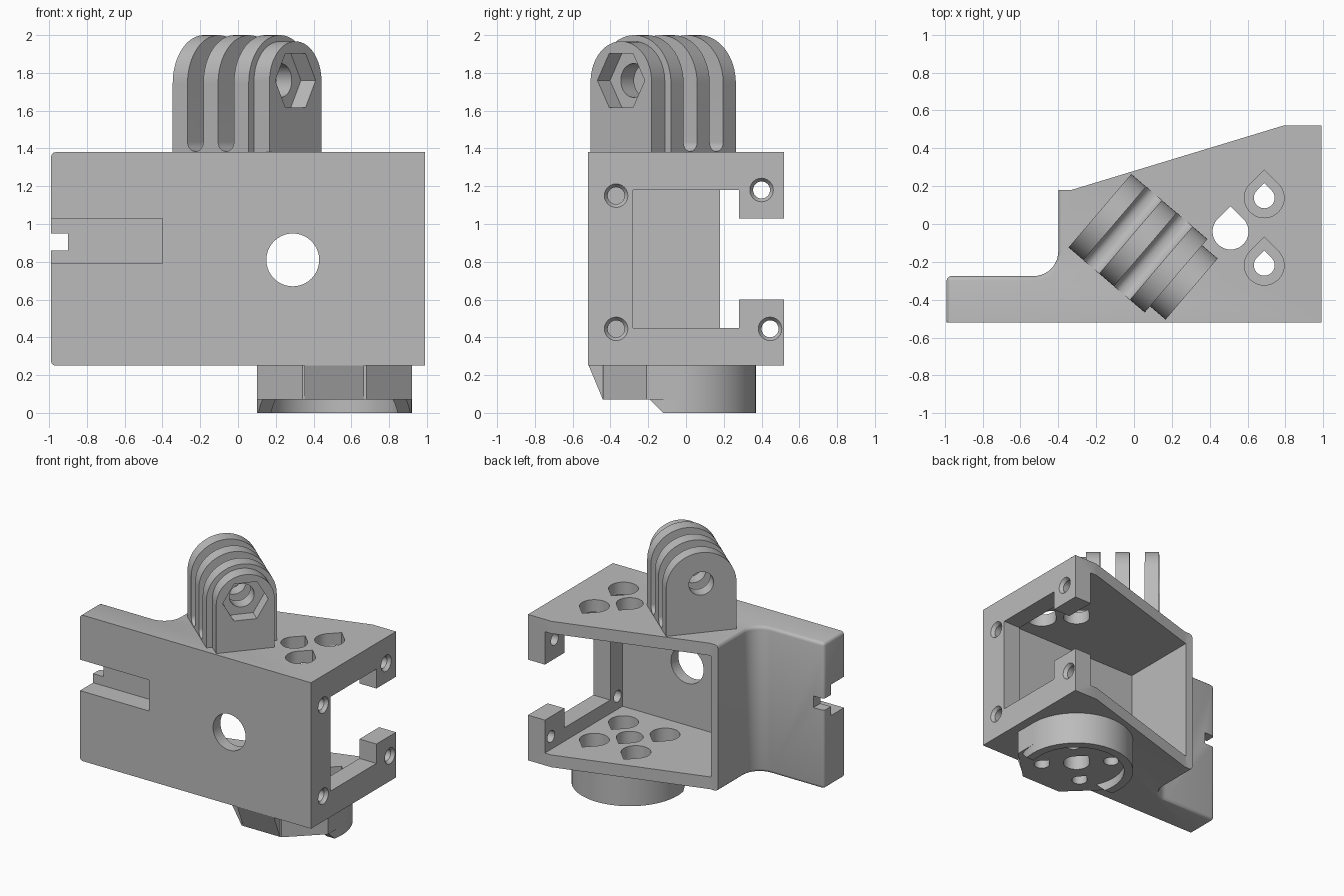
import bpy, bmesh
from math import sin, cos, pi, radians
from mathutils import Matrix

cube = bpy.data.objects.get("Cube")
if cube:
    bpy.data.objects.remove(cube, do_unlink=True)

grey = bpy.data.materials.new("plain grey")
grey.use_nodes = True
grey.diffuse_color = (0.5, 0.5, 0.5, 1)
grey.node_tree.nodes["Principled BSDF"].inputs["Base Color"].default_value = (0.5, 0.5, 0.5, 1)


def arc(cx, cy, r, start, end, n=16):
    """Points on an arc, angles in degrees."""
    angles = [radians(start + (end - start) * i / n) for i in range(n + 1)]
    return [(cx + r * cos(a), cy + r * sin(a)) for a in angles]


def circle(cx, cy, r, n=40):
    return arc(cx, cy, r, 0, 360, n)[:-1]


def teardrop(cx, cy, r):
    return arc(cx, cy, r, 135, 405, 28) + [(cx, cy + r * 2 ** 0.5)]


def rect(a, b, c, d):
    return [(a, c), (b, c), (b, d), (a, d)]


def prism(name, pts, lo, hi, axis="z", top=None):
    """Extrude a 2D outline along an axis; top is an optional different end outline."""
    place = {"x": lambda p, t: (t, p[0], p[1]),
             "y": lambda p, t: (p[0], t, p[1]),
             "z": lambda p, t: (p[0], p[1], t)}[axis]
    bm = bmesh.new()
    a = [bm.verts.new(place(p, lo)) for p in pts]
    b = [bm.verts.new(place(p, hi)) for p in (top or pts)]
    bm.faces.new(a)
    bm.faces.new(b)
    for i in range(len(pts)):
        j = (i + 1) % len(pts)
        bm.faces.new((a[i], a[j], b[j], b[i]))
    bmesh.ops.recalc_face_normals(bm, faces=bm.faces)
    mesh = bpy.data.meshes.new(name)
    bm.to_mesh(mesh)
    bm.free()
    mesh.materials.append(grey)
    ob = bpy.data.objects.new(name, mesh)
    bpy.context.collection.objects.link(ob)
    return ob


def combine(ob, other, operation="DIFFERENCE"):
    """Boolean another solid into ob, then drop that solid."""
    mod = ob.modifiers.new("boolean", "BOOLEAN")
    mod.operation = operation
    mod.solver = "EXACT"
    mod.object = other
    bpy.context.view_layer.objects.active = ob
    bpy.ops.object.modifier_apply(modifier=mod.name)
    bpy.data.objects.remove(other, do_unlink=True)


def cut(ob, *args, **kw):
    combine(ob, prism("cutter", *args, **kw))


BOT, TOP = 0.25, 1.38
HX, HY = 0.51, -0.04      # centre of the round foot
STEP = 0.178              # spacing of the screw holes around it

# Housing with side arm
outline = [(-0.99, -0.52), (0.99, -0.52), (0.99, 0.52), (0.79, 0.52), (-0.33, 0.18), (-0.40, 0.18)]
outline += arc(-0.53, -0.145, 0.13, 0, -90, 10) + [(-0.99, -0.275)]
housing = prism("housing", outline, BOT, TOP)
bm = bmesh.new()
bm.from_mesh(housing.data)
soft = [e for e in bm.edges
        if all(v.co.x < -0.39 for v in e.verts) and not all(v.co.y < -0.5 for v in e.verts)
        and (abs(e.verts[0].co.z - e.verts[1].co.z) < 0.01 or e.verts[0].co.x < -0.98)]
bmesh.ops.bevel(bm, geom=soft, offset=0.025, segments=3, profile=0.5, affect="EDGES")
bm.to_mesh(housing.data)
bm.free()

# Main chamber, end window, gap between the rear corner blocks
cut(housing, rect(-0.34, 0.845, -0.43, 0.9), 0.345, 1.285)
cut(housing, rect(-0.28, 0.28, 0.45, 1.18), 0.8, 1.2, axis="x")
cut(housing, rect(0.2, 0.9, 0.60, 1.03), 0.8, 1.2, axis="x")
# Round front opening
cut(housing, circle(0.29, 0.81, 0.14), -0.7, -0.4, axis="y")
# Arm slot and end notch
cut(housing, rect(-1.2, -0.40, 0.79, 1.03), -0.7, -0.36, axis="y")
cut(housing, rect(-1.2, -0.90, 0.86, 0.95), -0.7, 0, axis="y")
# Countersunk end holes
for y, z in ((-0.37, 1.15), (-0.37, 0.445), (0.40, 1.18), (0.445, 0.445)):
    cut(housing, circle(y, z, 0.045, 24), 0.7, 1.1, axis="x")
    cut(housing, circle(y, z, 0.045, 24), 0.965, 0.995, axis="x", top=circle(y, z, 0.066, 24))

# Foot: half round at the back, half octagon at the front, with sloped lead-in
R = 0.41
S = R * 0.414
front = [(HX - R, HY - S), (HX - S, HY - R + 0.01), (HX + S, HY - R + 0.01), (HX + R, HY - S)]
foot = prism("foot", arc(HX, HY, R, 0, 180, 32) + front, 0.07, BOT + 0.02)
wedge = prism("lead_in", [(-0.1, 0.07), (HY - R + 0.01, 0.07), (-0.515, BOT), (-0.515, BOT + 0.02),
                          (-0.1, BOT + 0.02)], HX - S + 0.012, HX + S - 0.012, axis="x")
combine(foot, wedge, "UNION")

# Rim under the foot, open at the front with sloped ends
rim = prism("rim", circle(HX, HY, R, 64), 0, 0.09)
cut(rim, circle(HX, HY, 0.345, 64), -0.1, 0.2)
cut(rim, [(-1, -0.1), (-0.03, -0.1), (-0.12, 0), (-0.19, 0.07), (-0.21, 0.2), (-1, 0.2)], 0, 1.2, axis="x")
combine(foot, rim, "UNION")
combine(housing, foot, "UNION")

# Teardrop holes: wide in roof and floor, narrow through the foot
cut(housing, teardrop(HX, HY, 0.095), -0.1, 1.5)
for sx in (-1, 1):
    for sy in (-1, 1):
        x, y = HX + sx * STEP, HY + sy * STEP
        cut(housing, teardrop(x, y, 0.055), -0.1, 0.3)
        cut(housing, teardrop(x, y, 0.105), 0.17, 1.5 if sx > 0 else 0.6)

# Finger mount: three arched fins and a nut holder, turned about the vertical
FIN, GAP, AXIS = 0.103, 0.110, 1.76


def arch(r, cz):
    return arc(0, cz, r, 0, 180, 32) + [(-r, TOP - 0.02), (r, TOP - 0.02)]


length = 3 * FIN + 2 * GAP
mount = prism("finger_mount", arch(0.255, 1.745), 0, length, axis="x")
for i in range(2):
    a = FIN + i * (FIN + GAP)
    b = a + GAP
    r = 0.05
    slot = arc(a + r, TOP + r + 0.005, r, 180, 270, 8) + arc(b - r, TOP + r + 0.005, r, 270, 360, 8)
    cut(mount, slot + [(b, 2.2), (a, 2.2)], -0.5, 0.5, axis="y")
holder = prism("nut_holder", arch(0.212, 1.755), length - 0.02, length + 0.108, axis="x")
combine(mount, holder, "UNION")
cut(mount, circle(0, AXIS, 0.09, 32), -0.1, 1, axis="x")
cut(mount, circle(0, AXIS, 0.165, 6), length + 0.005, 1, axis="x")
mount.data.transform(Matrix.Translation((-0.18, 0.07, 0)) @ Matrix.Rotation(radians(-40.5), 4, "Z"))

# Smooth curved walls, keep edges crisp
for ob in (housing, mount):
    bpy.ops.object.select_all(action="DESELECT")
    ob.select_set(True)
    bpy.context.view_layer.objects.active = ob
    bpy.ops.object.shade_smooth_by_angle(angle=radians(30))
